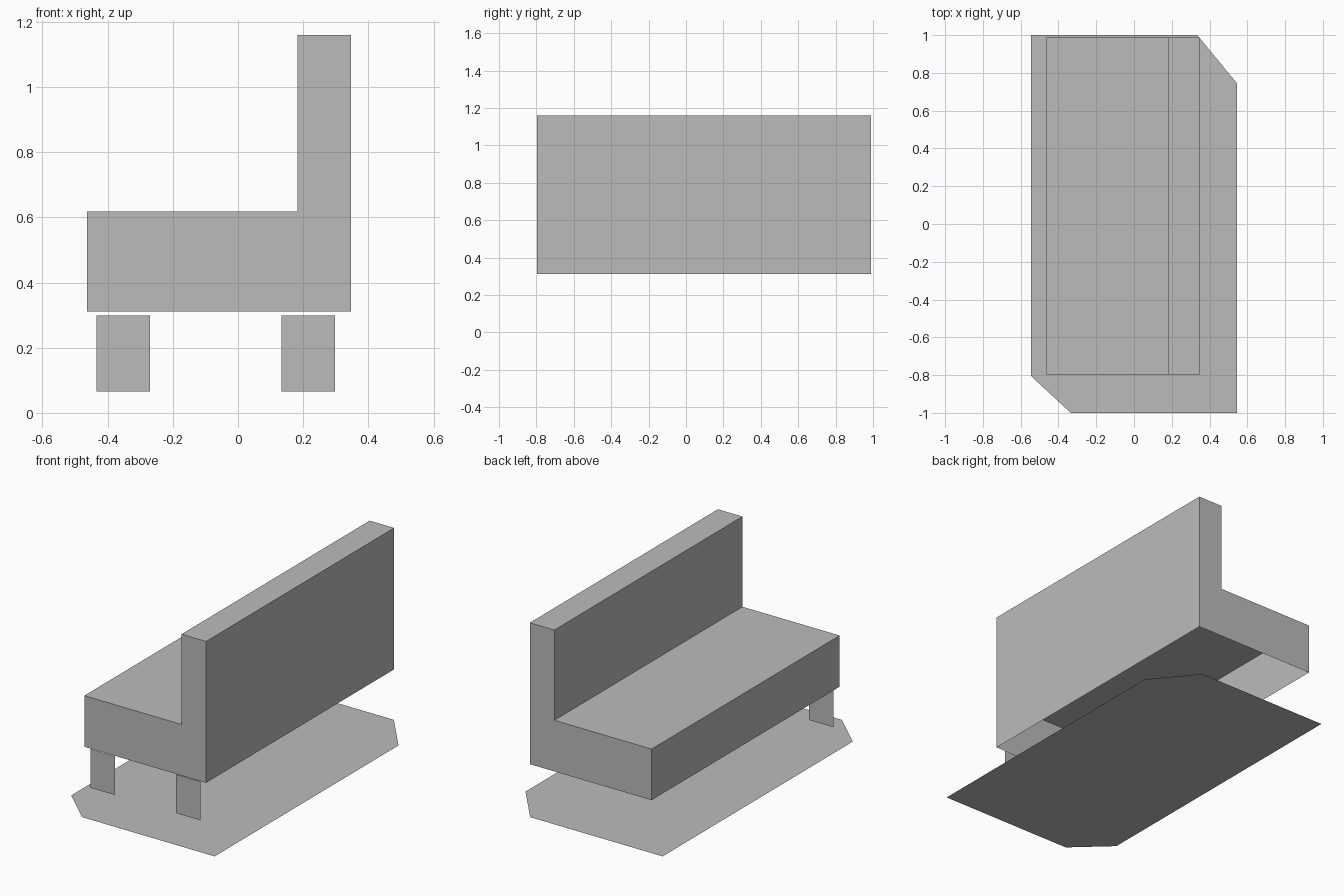
import bpy
import bmesh

cube = bpy.data.objects.get("Cube")
if cube:
    bpy.data.objects.remove(cube, do_unlink=True)

grey = bpy.data.materials.new("plain_grey")
grey.use_nodes = True
GREY = (0.5, 0.5, 0.5, 1.0)
grey.diffuse_color = GREY
grey.node_tree.nodes["Principled BSDF"].inputs["Base Color"].default_value = GREY


def finish(name, bm):
    mesh = bpy.data.meshes.new(name)
    bm.to_mesh(mesh)
    bm.free()
    mesh.materials.append(grey)
    obj = bpy.data.objects.new(name, mesh)
    bpy.context.collection.objects.link(obj)
    return obj


def flat_panel(name, points):
    bm = bmesh.new()
    bm.faces.new([bm.verts.new(p) for p in points])
    return finish(name, bm)


# Ground slab: a flat sheet with two opposite corners cut off
outline = [(-0.545, -0.805), (-0.335, -1), (0.545, -1),
           (0.545, 0.745), (0.335, 1), (-0.545, 1)]
flat_panel("ground_slab", [(x, y, 0) for x, y in outline])

# Bench body: L-shaped profile swept along y, open underneath
FRONT_Y, BACK_Y = -0.797, 0.988
SEAT_X, BACK_X, BASE_Z = -0.463, 0.346, 0.311
profile = [(SEAT_X, BASE_Z), (BACK_X, BASE_Z), (BACK_X, 1.16),
           (0.183, 1.16), (0.183, 0.618), (SEAT_X, 0.618)]
bm = bmesh.new()
near = [bm.verts.new((x, FRONT_Y, z)) for x, z in profile]
far = [bm.verts.new((x, BACK_Y, z)) for x, z in profile]
bm.faces.new(near)
bm.faces.new(far[::-1])
for i in range(1, len(profile)):  # the first side, the underside, stays open
    j = (i + 1) % len(profile)
    bm.faces.new((near[j], near[i], far[i], far[j]))
finish("bench_body", bm)

# Legs: two thin panels under the front end
LEG_Y, LEG_WIDTH, LEG_LOW, LEG_TOP = -0.78, 0.164, 0.066, 0.299
for name, x in (("seat_side_leg", -0.434), ("backrest_side_leg", 0.134)):
    flat_panel(name, [(x, LEG_Y, LEG_LOW), (x + LEG_WIDTH, LEG_Y, LEG_LOW),
                      (x + LEG_WIDTH, LEG_Y, LEG_TOP), (x, LEG_Y, LEG_TOP)])
